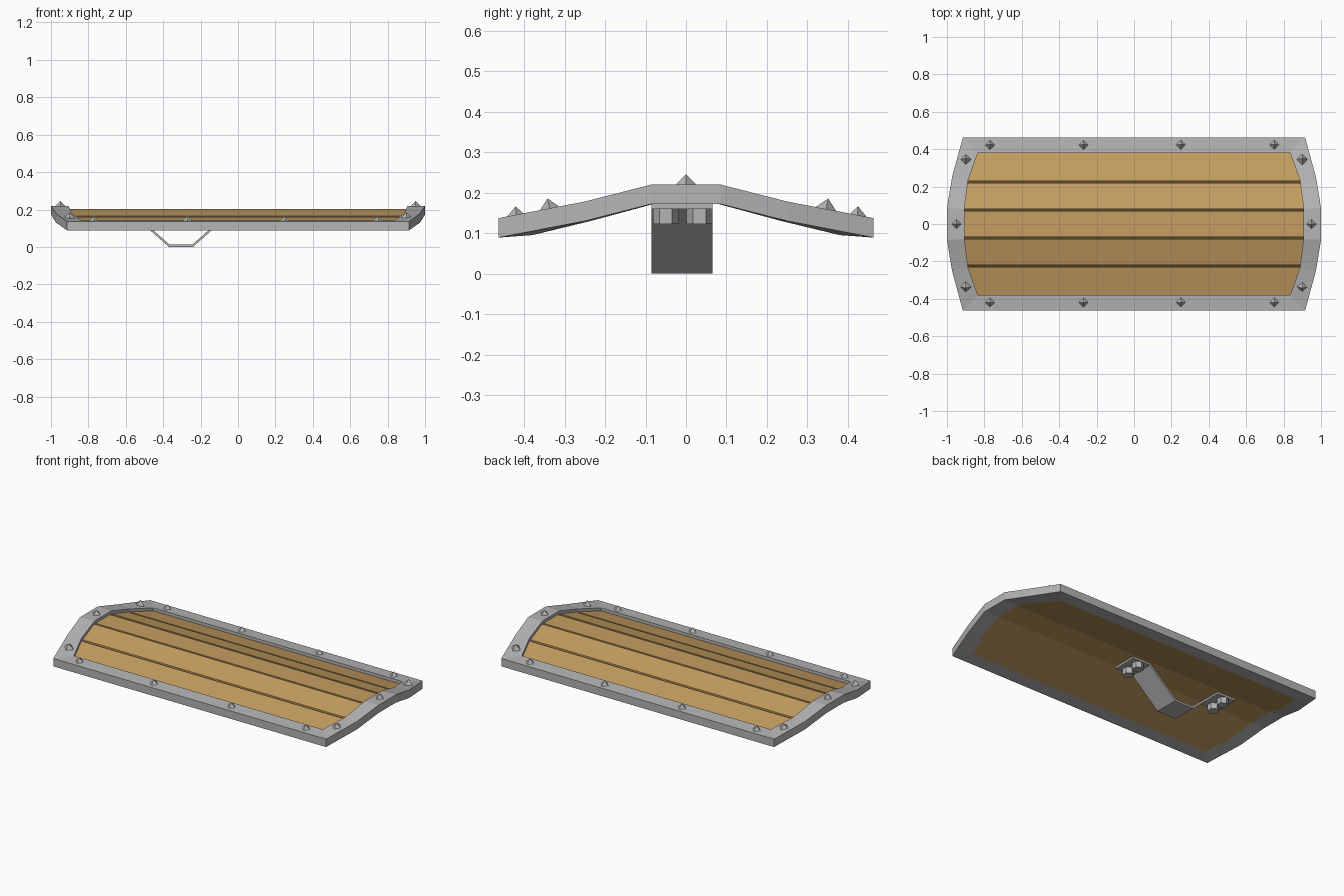
import bpy, bmesh, math
from mathutils import Matrix

if "Cube" in bpy.data.objects:
    bpy.data.objects.remove(bpy.data.objects["Cube"])


def material(name, r, g, b):
    m = bpy.data.materials.new(name)
    m.use_nodes = True
    m.diffuse_color = (r, g, b, 1)
    m.node_tree.nodes["Principled BSDF"].inputs["Base Color"].default_value = (r, g, b, 1)
    return m


METAL = material("grey metal", 0.46, 0.46, 0.46)
WOOD = material("tan wood", 0.56, 0.345, 0.12)
DARK = material("dark groove", 0.10, 0.058, 0.021)


def finish(name, bm, *mats):
    bmesh.ops.recalc_face_normals(bm, faces=bm.faces)
    me = bpy.data.meshes.new(name)
    bm.to_mesh(me)
    bm.free()
    for m in mats:
        me.materials.append(m)
    ob = bpy.data.objects.new(name, me)
    bpy.context.collection.objects.link(ob)
    return ob


def interp(table, y):
    """Half width or height at distance |y| from the middle."""
    y = abs(y)
    if y <= table[0][0]:
        return table[0][1]
    for (a, va), (b, vb) in zip(table, table[1:]):
        if y <= b:
            return va + (vb - va) * (y - a) / (b - a)
    return table[-1][1]


# Outline stations as (y, half length, top height)
OUTER = [(0.085, 1.0, 0.22), (0.25, 0.973, 0.178), (0.463, 0.915, 0.137)]
INNER = [(0.08, 0.907, 0.22), (0.235, 0.887, 0.178), (0.38, 0.835, 0.143)]
THICK = 0.048
HALF_X = [(y, x) for y, x, z in INNER]
UNDER = [(y, z - THICK) for y, x, z in INNER]


def outline(stations, drop):
    right = [(x, -y, z - drop) for y, x, z in reversed(stations)]
    right += [(x, y, z - drop) for y, x, z in stations]
    return right + [(-x, y, z) for x, y, z in reversed(right)]


# Metal rim: four closed loops joined into a square tube
bm = bmesh.new()
rings = [[bm.verts.new(p) for p in outline(s, d)]
         for s, d in ((OUTER, 0), (INNER, 0), (INNER, THICK), (OUTER, THICK))]
for k in range(4):
    a, b = rings[k], rings[(k + 1) % 4]
    for i in range(len(a)):
        j = (i + 1) % len(a)
        bm.faces.new((a[i], a[j], b[j], b[i]))
finish("metal_rim", bm, METAL)


def board(name, ys, low, high, *mats):
    """Curved board spanning the rim, following its arch."""
    bm = bmesh.new()
    rows = []
    for y in ys:
        x, z = interp(HALF_X, y), interp(UNDER, y)
        rows.append([bm.verts.new(p) for p in
                     ((-x, y, z + low), (x, y, z + low), (x, y, z + high), (-x, y, z + high))])
    for a, b in zip(rows, rows[1:]):
        for k in range(4):
            n = (k + 1) % 4
            bm.faces.new((a[k], a[n], b[n], b[k]))
    bm.faces.new(rows[0])
    bm.faces.new(rows[-1])
    return finish(name, bm, *mats)


# Backing board: wood below, dark where the grooves show it
stations = [-y for y, x in reversed(HALF_X)] + [y for y, x in HALF_X]
backing = board("backing_board", stations, 0, 0.018, WOOD, DARK)
for f in backing.data.polygons:
    f.material_index = 1 if f.normal.z > 0.5 else 0

# Five planks with narrow gaps
edges = [-0.38, -0.225, -0.075, 0.075, 0.225, 0.38]
GAP = 0.006
for i in range(5):
    lo = edges[i] + (GAP if i > 0 else 0)
    hi = edges[i + 1] - (GAP if i < 4 else 0)
    middle = [y for y in stations if lo < y < hi]
    board(f"plank_{i + 1}", [lo] + middle + [hi], 0.016, 0.03, WOOD)


def stud(name, x, y, z, slope):
    """Four-sided spike leaning with the rim surface."""
    bm = bmesh.new()
    bmesh.ops.create_cone(bm, cap_ends=True, segments=4, radius1=0.031, radius2=0,
                          depth=0.032)
    bmesh.ops.remove_doubles(bm, verts=bm.verts, dist=0.0001)
    # put the base corners on the axes
    corner = max(bm.verts, key=lambda v: v.co.xy.length).co
    turn = -math.atan2(corner.y, corner.x)
    tilt = -math.copysign(math.atan(slope), y)
    bm.transform(Matrix.Translation((x, y, z)) @ Matrix.Rotation(tilt, 4, "X")
                 @ Matrix.Rotation(turn, 4, "Z") @ Matrix.Translation((0, 0, 0.01)))
    finish(name, bm, METAL)


# Studs along the sides and around the ends
for side, y in (("front", -0.419), ("back", 0.423)):
    for i, x in enumerate((-0.77, -0.27, 0.25, 0.75)):
        stud(f"{side}_stud_{i + 1}", x, y, 0.14, 0.08)
for side, s in (("left", 1), ("right", -1)):
    stud(f"{side}_middle_stud", s * 0.95, 0, 0.22, 0)
    for end, y in (("front", -0.337), ("back", 0.346)):
        stud(f"{side}_{end}_corner_stud", s * 0.9, y, 0.16, 0.2)

# Bent strap handle underneath
CX = -0.305
half = [(0.065, 0.0), (0.245, 0.16), (0.365, 0.16)]
path = [(CX - x, z) for x, z in reversed(half)] + [(CX + x, z) for x, z in half]
bm = bmesh.new()
front = [bm.verts.new((x, -0.085, z)) for x, z in path]
back = [bm.verts.new((x, 0.065, z)) for x, z in path]
for i in range(len(path) - 1):
    bm.faces.new((front[i], front[i + 1], back[i + 1], back[i]))
handle = finish("handle", bm, METAL)
solid = handle.modifiers.new("strap thickness", "SOLIDIFY")
solid.thickness = 0.012
solid.use_even_offset = True
# thicken upward, whichever way the faces point
solid.offset = 1 if handle.data.polygons[2].normal.z > 0 else -1

# Hexagonal bolts, two on each handle foot
for foot, s in (("left", 1), ("right", -1)):
    for end, y in (("front", -0.05), ("back", 0.033)):
        bm = bmesh.new()
        bmesh.ops.create_cone(bm, cap_ends=True, segments=6, radius1=0.032,
                              radius2=0.032, depth=0.04)
        bm.transform(Matrix.Translation((CX + s * 0.305, y, 0.143)))
        finish(f"{foot}_{end}_bolt", bm, METAL)
